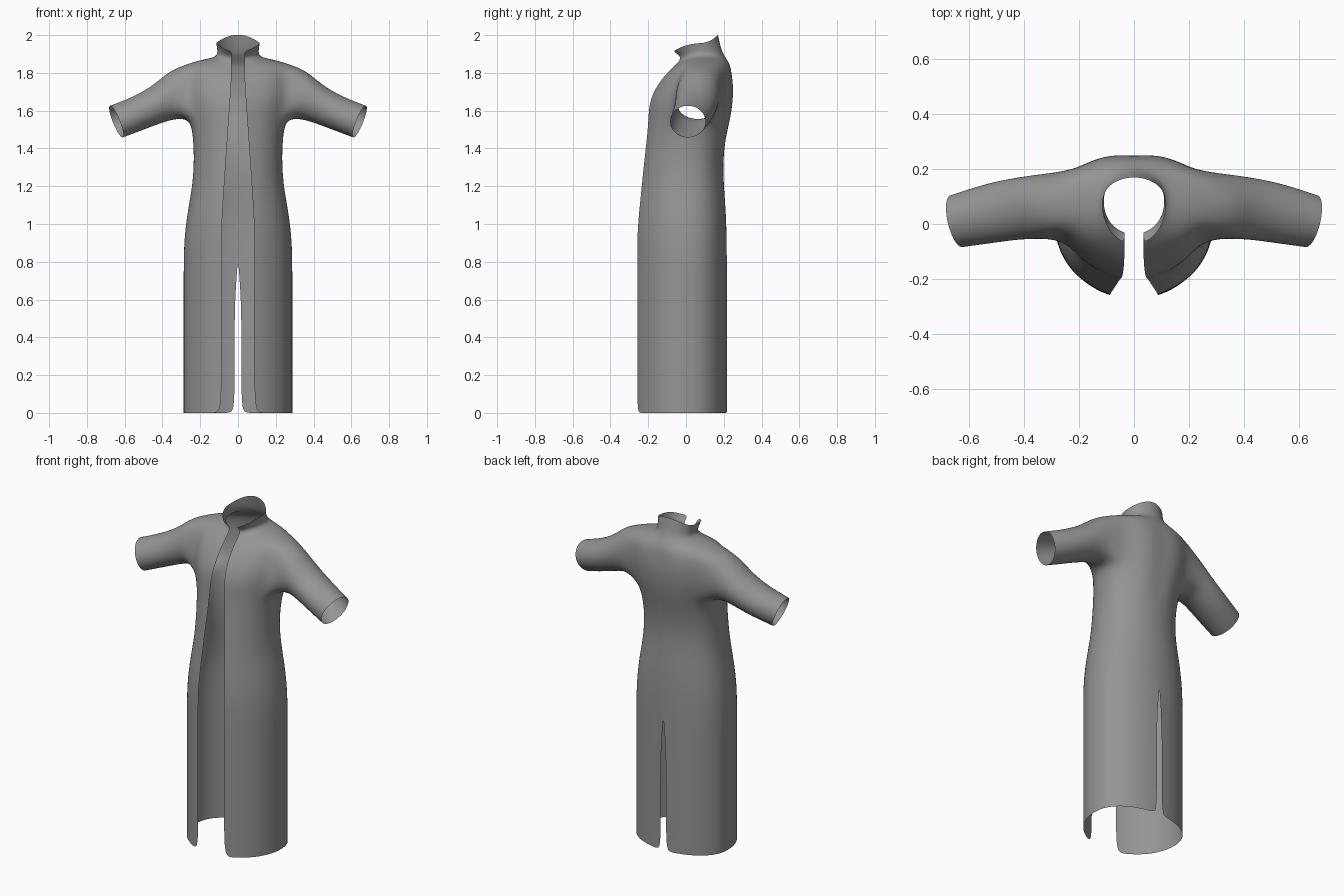
import bpy, bmesh, math

if "Cube" in bpy.data.objects:
    bpy.data.objects.remove(bpy.data.objects["Cube"])

grey = bpy.data.materials.new("grey_cloth")
grey.diffuse_color = (0.3, 0.3, 0.3, 1)
grey.use_nodes = True
grey.node_tree.nodes["Principled BSDF"].inputs["Base Color"].default_value = grey.diffuse_color

# Straight skirt: ring heights only
SKIRT = [0, .03, .3, .55, .7, .83, .95]
# Torso rings: z, half width, y front, y back, y centre
TORSO = [
    (1.07, .270, -.26, .213, 0),
    (1.20, .245, -.245, .202, 0),
    (1.33, .236, -.23, .198, 0),
    (1.45, .240, -.213, .218, .01),
    (1.55, .255, -.203, .242, .03),   # armhole bottom
    (1.64, .280, -.198, .257, .05),
    (1.73, .290, -.160, .260, .06),
]
# Shoulder and collar rings: z front, z side, z back, then as above
SHOULDER = [
    (1.80, 1.845, 1.80, .280, -.10, .250, .07),   # armhole top
    (1.835, 1.87, 1.845, .200, -.065, .235, .08),
    (1.86, 1.88, 1.885, .130, -.04, .207, .085),
    (1.885, 1.90, 1.92, .106, -.032, .188, .085),
    (1.91, 1.957, 2.003, .117, -.075, .170, .07),  # collar rim
]
rings = [(z, z, z, .292 if z < .9 else .286, -.27, .217, 0) for z in SKIRT]
rings += [(r[0], r[0]) + r for r in TORSO] + SHOULDER
ANGLES = [0, 30, 46, 62, 80, 98, 114, 130, 147, 164, 180]
BOTTOM, TOP, C0, C1 = 11, 14, 3, 7

# Sleeve rings: top x, top z, bottom x, bottom z, y front, y back
SLEEVE = [
    (.36, 1.815, .315, 1.56, -.055, .182),
    (.44, 1.74, .40, 1.537, -.056, .170),
    (.55, 1.675, .50, 1.498, -.070, .148),
    (.677, 1.627, .611, 1.457, -.085, .105),
]


def front_gap(z):
    """Half width of the front opening, with a rounded hem corner."""
    if z == 0:
        return .11
    return max(.034, .087 - .069 * max(0, z - 1))


def back_slit(z):
    """Half width of the back slit, tapering to nothing."""
    return max(0, min(.018, .07 * (.83 - z))) + (.017 if z == 0 else 0)


bm = bmesh.new()

# Half of the body, from the front edge round to the centre back
grid = []
for zf, zs, zb, rx, yf, yb, cy in rings:
    row = []
    for deg in ANGLES:
        t = math.radians(deg) if deg else math.asin(front_gap(zf) / rx)
        c = math.cos(t)
        x = rx * math.sin(t)
        if c > 0:
            y, z = cy + (yf - cy) * c, zs + (zf - zs) * c * c
        else:
            y, z = cy + (yb - cy) * abs(c) ** 0.85, zs + (zb - zs) * c * c
        if deg == 180:
            x = back_slit(zs)
            if 1.4 < zs < 1.87:      # spine hollow
                y -= 0.012
        row.append(bm.verts.new((x, y, z)))
    grid.append(row)

for i in range(len(grid) - 1):
    for j in range(len(ANGLES) - 1):
        if BOTTOM <= i < TOP and C0 <= j < C1:
            continue                 # armhole
        bm.faces.new((grid[i][j], grid[i][j + 1], grid[i + 1][j + 1], grid[i + 1][j]))

# Sleeve tube grown out of the armhole edge
mid = (C0 + C1) // 2
loop = [grid[TOP][j] for j in range(mid, C1 + 1)]
loop += [grid[i][C1] for i in range(TOP - 1, BOTTOM, -1)]
loop += [grid[BOTTOM][j] for j in range(C1, C0 - 1, -1)]
loop += [grid[i][C0] for i in range(BOTTOM + 1, TOP)]
loop += [grid[TOP][j] for j in range(C0, mid)]
n = len(loop)
for k, (tx, tz, bx, bz, yf, yb) in enumerate(SLEEVE):
    ring = []
    for s in range(n):
        a = 2 * math.pi * s / n
        c, d = 1.02 * math.cos(a) / 2, 1.02 * math.sin(a) / 2
        skew = 0.04 * d * k / 3
        ring.append(bm.verts.new(((tx + bx) / 2 + (tx - bx) * c + skew,
                                  (yf + yb) / 2 + (yb - yf) * d,
                                  (tz + bz) / 2 + (tz - bz) * c)))
    for s in range(n):
        e = (s + 1) % n
        bm.faces.new((loop[s], loop[e], ring[e], ring[s]))
    loop = ring

# Point the cloth outwards
bmesh.ops.recalc_face_normals(bm, faces=bm.faces)
bm.normal_update()
bm.faces.ensure_lookup_table()
hem = bm.faces[4]
mid_point = hem.calc_center_median()
if hem.normal.x * mid_point.x + hem.normal.y * mid_point.y < 0:
    bmesh.ops.reverse_faces(bm, faces=bm.faces)
for f in bm.faces:
    f.smooth = True

mesh = bpy.data.meshes.new("coat")
bm.to_mesh(mesh)
bm.free()
mesh.materials.append(grey)
coat = bpy.data.objects.new("coat", mesh)
bpy.context.collection.objects.link(coat)

# Mirror to the other side, then round off the cloth
mirror = coat.modifiers.new("mirror", 'MIRROR')
mirror.merge_threshold = 0.001
sub = coat.modifiers.new("smooth", 'SUBSURF')
sub.levels = sub.render_levels = 2
